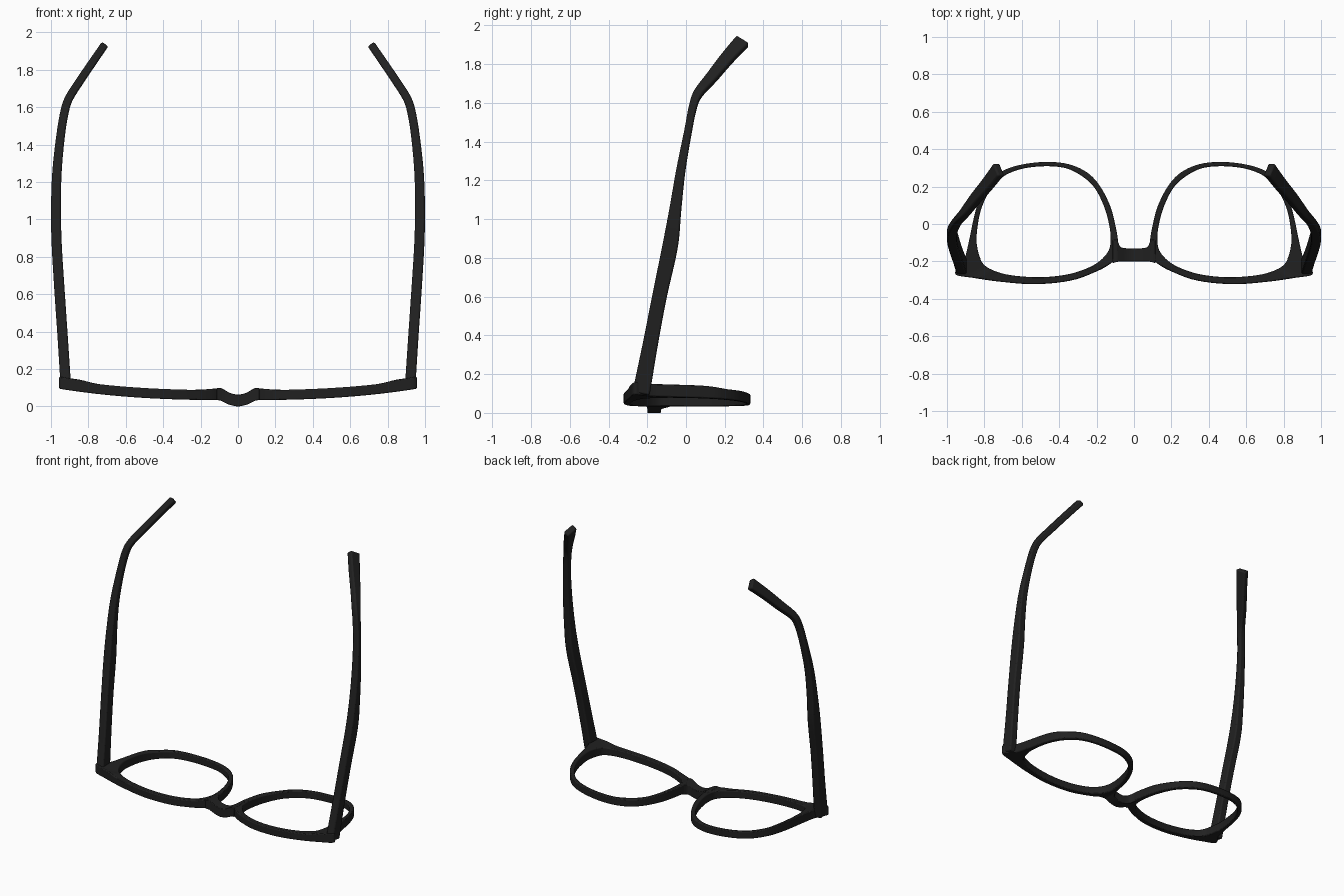
import bpy, bmesh
from mathutils import Vector

if "Cube" in bpy.data.objects:
    bpy.data.objects.remove(bpy.data.objects["Cube"])

mat = bpy.data.materials.new("black_plastic")
mat.diffuse_color = (0.015, 0.015, 0.015, 1)
mat.use_nodes = True
mat.node_tree.nodes["Principled BSDF"].inputs["Base Color"].default_value = mat.diffuse_color


def spline(rows, steps, closed=False):
    """Catmull-Rom through rows of numbers of any length."""
    n, out = len(rows), []
    get = (lambda i: rows[i % n]) if closed else (lambda i: rows[max(0, min(n - 1, i))])
    for i in range(n if closed else n - 1):
        a, b, c, d = get(i - 1), get(i), get(i + 1), get(i + 2)
        for s in range(steps):
            t = s / steps
            out.append([0.5 * (2 * q + (r - p) * t + (2 * p - 5 * q + 4 * r - u) * t * t
                               + (3 * q - p - 3 * r + u) * t ** 3)
                        for p, q, r, u in zip(a, b, c, d)])
    if not closed:
        out.append(list(rows[-1]))
    return out


def loft(name, sections, closed=False, mirror=True, bevel=0.006):
    """Skin a chain of four-cornered sections, soften the edges, mirror."""
    bm = bmesh.new()
    rings = [[bm.verts.new(p) for p in sec] for sec in sections]
    n = len(rings)
    for i in range(n if closed else n - 1):
        a, b = rings[i], rings[(i + 1) % n]
        for k in range(4):
            bm.faces.new((a[k], a[(k + 1) % 4], b[(k + 1) % 4], b[k]))
    if not closed:
        bm.faces.new(rings[0])
        bm.faces.new(rings[-1])
    bmesh.ops.recalc_face_normals(bm, faces=bm.faces)
    me = bpy.data.meshes.new(name)
    bm.to_mesh(me)
    bm.free()
    me.materials.append(mat)
    ob = bpy.data.objects.new(name, me)
    bpy.context.collection.objects.link(ob)
    bpy.context.view_layer.objects.active = ob
    ob.select_set(True)
    bpy.ops.object.shade_smooth_by_angle(angle=0.7)
    ob.select_set(False)
    bev = ob.modifiers.new("soft_edges", 'BEVEL')
    bev.width, bev.segments, bev.angle_limit = bevel, 2, 0.8
    if mirror:
        ob.modifiers.new("mirror", 'MIRROR')
    return ob


def step(a, b, x):
    t = max(0, min(1, (x - a) / (b - a)))
    return t * t * (3 - 2 * t)


def z_low(x):
    return 0.033 + 0.06 * (abs(x) / 0.95) ** 2.5


def z_high(x):
    return z_low(x) + 0.053 + 0.012 * step(0.77, 0.85, x) + 0.012 * (1 - step(0.09, 0.2, x))


# Lens rims: outer x, y and inner x, y around one eye
rim = [(.95, -.272, .81, -.208), (.945, -.235, .823, -.18), (.905, -.18, .835, -.14),
       (.88, -.08, .842, -.07), (.85, .06, .825, .05), (.815, .16, .79, .145),
       (.765, .232, .742, .214), (.7, .285, .682, .264), (.6, .318, .59, .297),
       (.47, .332, .47, .309), (.35, .32, .36, .297), (.25, .275, .27, .25),
       (.18, .2, .205, .185), (.125, .09, .155, .08), (.097, -.02, .13, -.02),
       (.085, -.1, .125, -.09), (.09, -.17, .14, -.15), (.13, -.215, .2, -.21),
       (.21, -.258, .3, -.255), (.34, -.303, .41, -.278), (.53, -.322, .54, -.284),
       (.72, -.308, .68, -.27), (.86, -.288, .77, -.24)]
loft("lens_rims", [[(ox, oy, z_low(ox)), (ox, oy, z_high(ox)),
                    (ix, iy, z_high(ix)), (ix, iy, z_low(ix))]
                   for ox, oy, ix, iy in spline(rim, 5, True)], closed=True)

# Nose bridge: x, upper y, lower y, low z, high z, arching forward
half = [(0, -.13, -.2, 0, .063), (.04, -.13, -.2, .007, .071),
        (.072, -.122, -.2, .02, .088), (.092, -.085, -.203, .03, .098),
        (.115, -.085, -.21, .034, .097)]
bridge = [(-r[0], *r[1:]) for r in half[:0:-1]] + half
loft("nose_bridge", [[(x, a, l), (x, a, h), (x, b, h), (x, b, l)]
                     for x, a, b, l, h in spline(bridge, 5)], mirror=False)

# Temple arms: centre x, y, z, width and thickness along the arm
arm = [(.92, -.232, .1, .09, .056), (.936, -.185, .35, .078, .055),
       (.953, -.137, .6, .075, .055), (.969, -.082, .86, .08, .054),
       (.973, -.055, 1.05, .062, .053), (.968, -.027, 1.25, .048, .05),
       (.948, .01, 1.45, .04, .046), (.926, .036, 1.58, .042, .045),
       (.902, .064, 1.65, .048, .044), (.848, .135, 1.735, .06, .044),
       (.784, .212, 1.83, .07, .043), (.722, .293, 1.92, .08, .042)]
path = spline(arm, 5)
sections = []
for i, (x, y, z, w, th) in enumerate(path):
    t = (Vector(path[min(i + 1, len(path) - 1)][:3]) - Vector(path[max(i - 1, 0)][:3])).normalized()
    wide = (Vector((0, 1, 0)) - t * t.y).normalized() * w / 2
    thin = wide.cross(t).normalized() * th / 2
    c = Vector((x, y, z))
    sections.append([c + wide + thin, c + wide - thin, c - wide - thin, c - wide + thin])
loft("temple_arms", sections, bevel=0.009)
